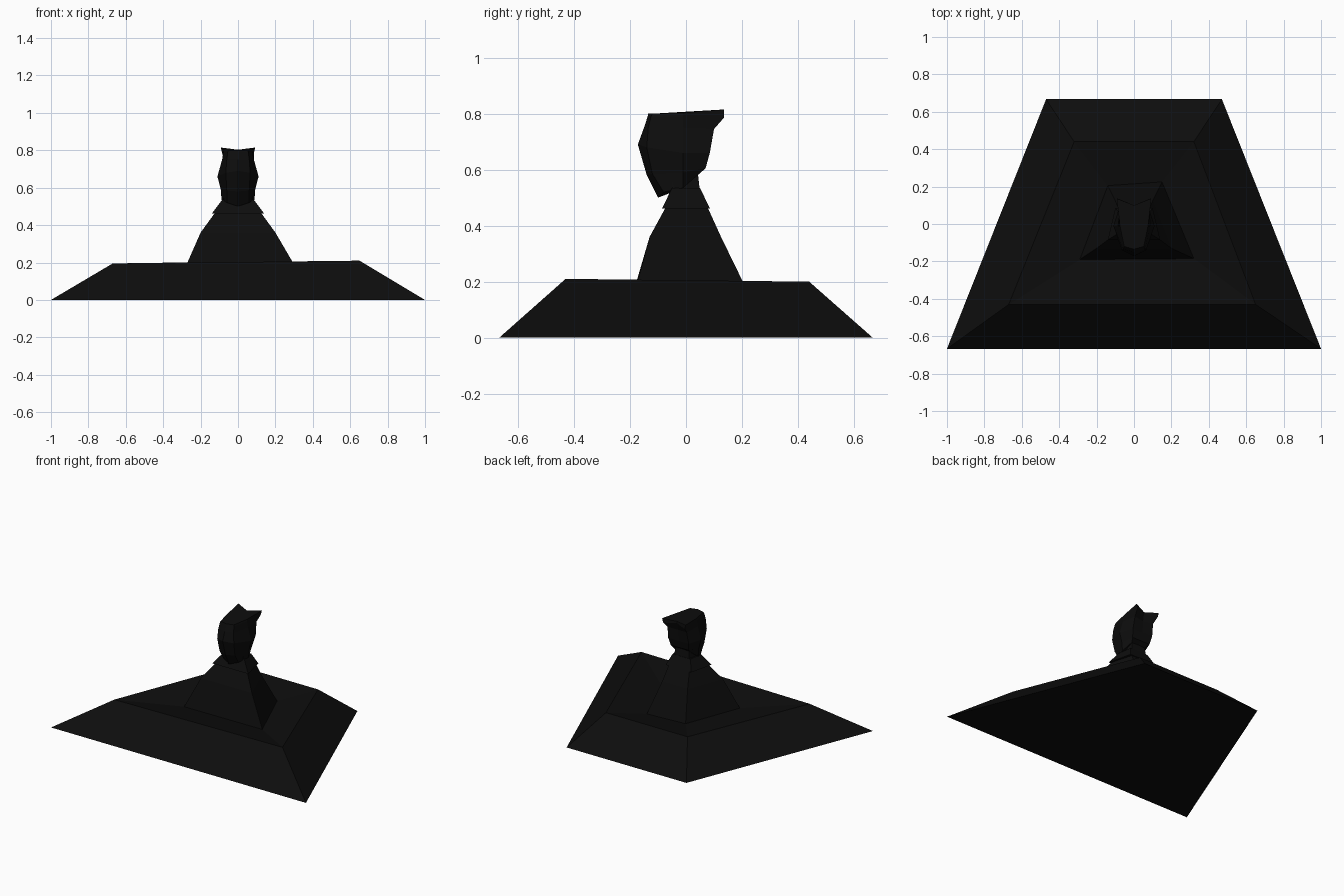
import bpy, bmesh

black = bpy.data.materials.new("near_black")
black.diffuse_color = (0.004, 0.004, 0.004, 1)


def loft(name, rings):
    """Skin stacked rings of (x, y, z) points and cap both ends."""
    bm = bmesh.new()
    loops = [[bm.verts.new(p) for p in ring] for ring in rings]
    n = len(loops[0])
    for a, b in zip(loops, loops[1:]):
        for i in range(n):
            j = (i + 1) % n
            bm.faces.new((a[i], a[j], b[j], b[i]))
    bm.faces.new(loops[0][::-1])
    bm.faces.new(loops[-1])
    bmesh.ops.recalc_face_normals(bm, faces=bm.faces)
    mesh = bpy.data.meshes.new(name)
    bm.to_mesh(mesh)
    bm.free()
    mesh.materials.append(black)
    obj = bpy.data.objects.new(name, mesh)
    bpy.context.collection.objects.link(obj)
    return obj


def trapezoid(front_x, front_y, back_x, back_y, z):
    return [(-front_x, front_y, z), (front_x, front_y, z),
            (back_x, back_y, z), (-back_x, back_y, z)]


def mirrored(half):
    """Close a front-to-back half outline across x = 0."""
    return half + [(-x, y, z) for x, y, z in half[-2:0:-1]]


# Foot of the bust, slightly uneven
foot = [(-0.29, -0.19, 0.155), (0.32, -0.185, 0.155),
        (0.15, 0.225, 0.155), (-0.14, 0.205, 0.155)]

# Plinth: sloped sides, uneven rim, top dipping toward the bust
loft("plinth", [
    trapezoid(1.0, -0.667, 0.47, 0.667, 0),
    [(-0.67, -0.43, 0.195), (0.65, -0.43, 0.21),
     (0.32, 0.44, 0.2), (-0.32, 0.44, 0.2)],
    foot,
])

# Tapering shoulders
loft("shoulders", [
    foot,
    trapezoid(0.20, -0.13, 0.10, 0.125, 0.36),
    trapezoid(0.12, -0.07, 0.08, 0.075, 0.47),
])

# Flared collar
loft("collar", [
    trapezoid(0.14, -0.085, 0.10, 0.085, 0.462),
    trapezoid(0.085, -0.05, 0.07, 0.05, 0.535),
])

# Neck
loft("neck", [
    trapezoid(0.08, -0.05, 0.06, 0.05, 0.52),
    trapezoid(0.07, -0.05, 0.05, 0.04, 0.61),
])

# Head: chin, jaw, cheeks, brow, then a flat crown with two rear points
loft("head", [mirrored(h) for h in (
    [(0, -0.10, 0.50), (0.06, -0.08, 0.52), (0.088, -0.01, 0.535),
     (0.055, 0.045, 0.585), (0, 0.04, 0.585)],
    [(0, -0.14, 0.58), (0.06, -0.12, 0.585), (0.092, -0.01, 0.59),
     (0.07, 0.07, 0.605), (0, 0.07, 0.605)],
    [(0, -0.172, 0.69), (0.065, -0.14, 0.68), (0.11, -0.01, 0.66),
     (0.08, 0.085, 0.66), (0, 0.085, 0.66)],
    [(0, -0.15, 0.75), (0.06, -0.135, 0.75), (0.085, -0.01, 0.75),
     (0.075, 0.10, 0.745), (0, 0.09, 0.74)],
    [(0, -0.137, 0.79), (0.055, -0.125, 0.79), (0.078, -0.01, 0.79),
     (0.085, 0.135, 0.785), (0, 0.10, 0.79)],
    [(0, -0.135, 0.80), (0.052, -0.12, 0.80), (0.075, -0.01, 0.803),
     (0.092, 0.136, 0.815), (0, 0.10, 0.803)],
)])
